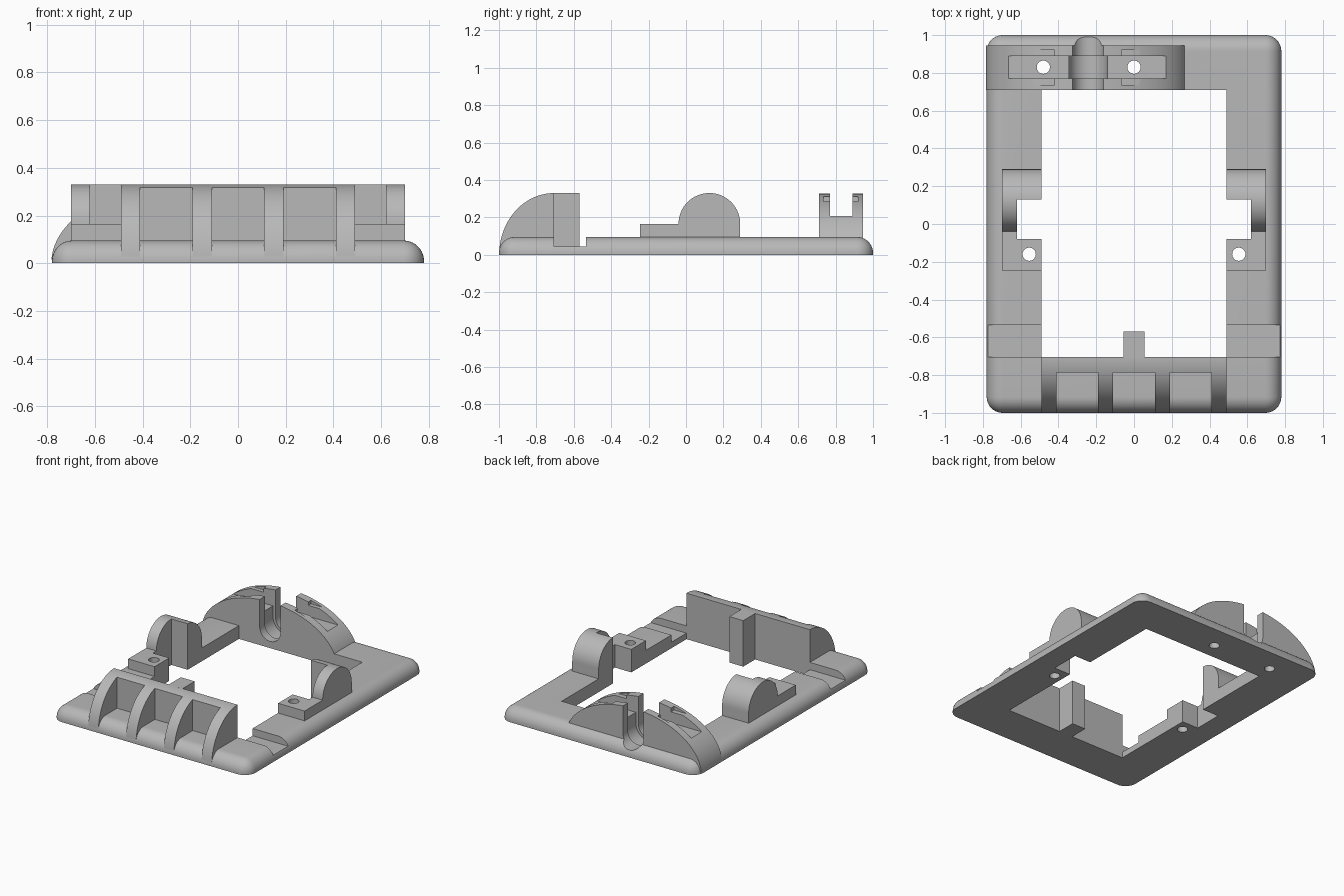
import bpy, bmesh
from math import sin, cos, pi

if "Cube" in bpy.data.objects:
    bpy.data.objects.remove(bpy.data.objects["Cube"])

grey = bpy.data.materials.new("plain_grey")
grey.use_nodes = True
COLOUR = (0.48, 0.48, 0.48, 1)
grey.diffuse_color = COLOUR
grey.node_tree.nodes["Principled BSDF"].inputs["Base Color"].default_value = COLOUR


def make(name, bm):
    bmesh.ops.recalc_face_normals(bm, faces=bm.faces)
    mesh = bpy.data.meshes.new(name)
    bm.to_mesh(mesh)
    bm.free()
    mesh.materials.append(grey)
    obj = bpy.data.objects.new(name, mesh)
    bpy.context.collection.objects.link(obj)
    return obj


def prism(name, axis, points, start, end):
    """Extrude a flat outline along an axis; the outline uses the other two axes in order."""
    bm = bmesh.new()

    def place(p, d):
        co = list(p)
        co.insert("xyz".index(axis), d)
        return bm.verts.new(co)
    low = [place(p, start) for p in points]
    high = [place(p, end) for p in points]
    bm.faces.new(low)
    bm.faces.new(high)
    for i in range(len(points)):
        j = (i + 1) % len(points)
        bm.faces.new((low[i], low[j], high[j], high[i]))
    return make(name, bm)


def box(name, x, y, z):
    x = sorted(x)
    return prism(name, "z", [(x[0], y[0]), (x[1], y[0]), (x[1], y[1]), (x[0], y[1])], *z)


def arc(cx, cy, rx, ry, a, b, n=32):
    return [(cx + rx * cos(a + (b - a) * i / n), cy + ry * sin(a + (b - a) * i / n))
            for i in range(n + 1)]


def hole(x, y):
    return prism("cutter", "z", arc(x, y, 0.035, 0.035, 0, 2 * pi)[:-1], -0.1, 0.6)


def u_slot(radius, y0, y1):
    """Round-bottomed slot, open at the top."""
    cx, cz = -0.243, 0.13
    outline = arc(cx, cz, radius, radius, pi, 2 * pi)
    return prism("cutter", "y", outline + [(cx + radius, 0.6), (cx - radius, 0.6)], y0, y1)


def cut(obj, cutters):
    for c in cutters:
        c.hide_render = True
        mod = obj.modifiers.new("cut", "BOOLEAN")
        mod.operation, mod.solver, mod.object = "DIFFERENCE", "EXACT", c
    graph = bpy.context.evaluated_depsgraph_get()
    mesh = bpy.data.meshes.new_from_object(obj.evaluated_get(graph))
    obj.modifiers.clear()
    obj.data = mesh
    for c in cutters:
        bpy.data.objects.remove(c)


SIDES = (1, -1)
SERVO_X = (-0.48, 0.0)      # rear screw holes


def side_notch(s):
    return box("cutter", (s * 0.4, s * 0.62), (-0.08, 0.13), (-0.1, 0.6))


# Base plate with rounded rim
bm = bmesh.new()
bmesh.ops.create_cube(bm, size=1)
for v in bm.verts:
    v.co = (v.co.x * 1.56, v.co.y * 2, (v.co.z + 0.5) * 0.095)
rim = [e for e in bm.edges if max(v.co.z for v in e.verts) > 0.05]
bmesh.ops.bevel(bm, geom=rim, offset=0.085, segments=10, profile=0.5,
                affect="EDGES", clamp_overlap=False)
base_plate = make("base_plate", bm)
cutters = [box("cutter", (-0.49, 0.49), (-0.705, 0.71), (-0.1, 0.6)),
           u_slot(0.082, 0.6, 1.1), u_slot(0.102, 0.77, 0.89)]
for s in SIDES:
    cutters += [side_notch(s), hole(s * 0.555, -0.16),
                box("cutter", (s * 0.45, s * 0.9), (-0.705, -0.535), (0.043, 0.3))]
cutters += [hole(x, 0.83) for x in SERVO_X]
cut(base_plate, cutters)

# Curved front guard with three pockets
front_guard = prism("front_guard", "x",
                    [(-0.705, 0.02)] + arc(-0.705, 0, 0.294, 0.33, pi / 2, pi - 0.065),
                    -0.49, 0.49)
cut(front_guard, [box("cutter", (x - 0.11, x + 0.11), (-1.1, -0.785), (-0.1, 0.6))
                  for x in (-0.3, 0, 0.3)])
front_tab = box("front_tab", (-0.055, 0.055), (-0.71, -0.57), (0, 0.33))

# Side brackets: low screw block joined to a round-topped lug
brackets = []
for s, label in zip(SIDES, ("left", "right")):
    outline = [(-0.245, 0.02), (-0.245, 0.165)] + arc(0.125, 0.165, 0.165, 0.165, pi, 0)
    bracket = prism(label + "_bracket", "x", outline + [(0.29, 0.02)], s * 0.49, s * 0.70)
    cut(bracket, [side_notch(s), hole(s * 0.555, -0.16)])
    brackets.append(bracket)

# Rear arch with mounting channel, shaft slot, screw holes and side grooves
rear_arch = prism("rear_arch", "y", arc(-0.247, 0, 0.536, 0.33, 0.05, pi - 0.05, 64), 0.71, 0.945)
cut(rear_arch, [box("cutter", (-0.9, 0.5), (0.77, 0.89), (0.207, 0.6)),
                u_slot(0.082, 0.6, 1.1), u_slot(0.102, 0.77, 0.89),
                box("cutter", (-0.9, -0.42), (0.735, 0.92), (0.285, 0.6)),
                box("cutter", (-0.065, 0.5), (0.735, 0.92), (0.285, 0.6))]
    + [hole(x, 0.83) for x in SERVO_X])

# Smooth curves, crisp edges
bpy.ops.object.select_all(action="DESELECT")
for obj in [base_plate, front_guard, front_tab, rear_arch] + brackets:
    obj.select_set(True)
    bpy.context.view_layer.objects.active = obj
bpy.ops.object.shade_smooth_by_angle(angle=pi / 6)
